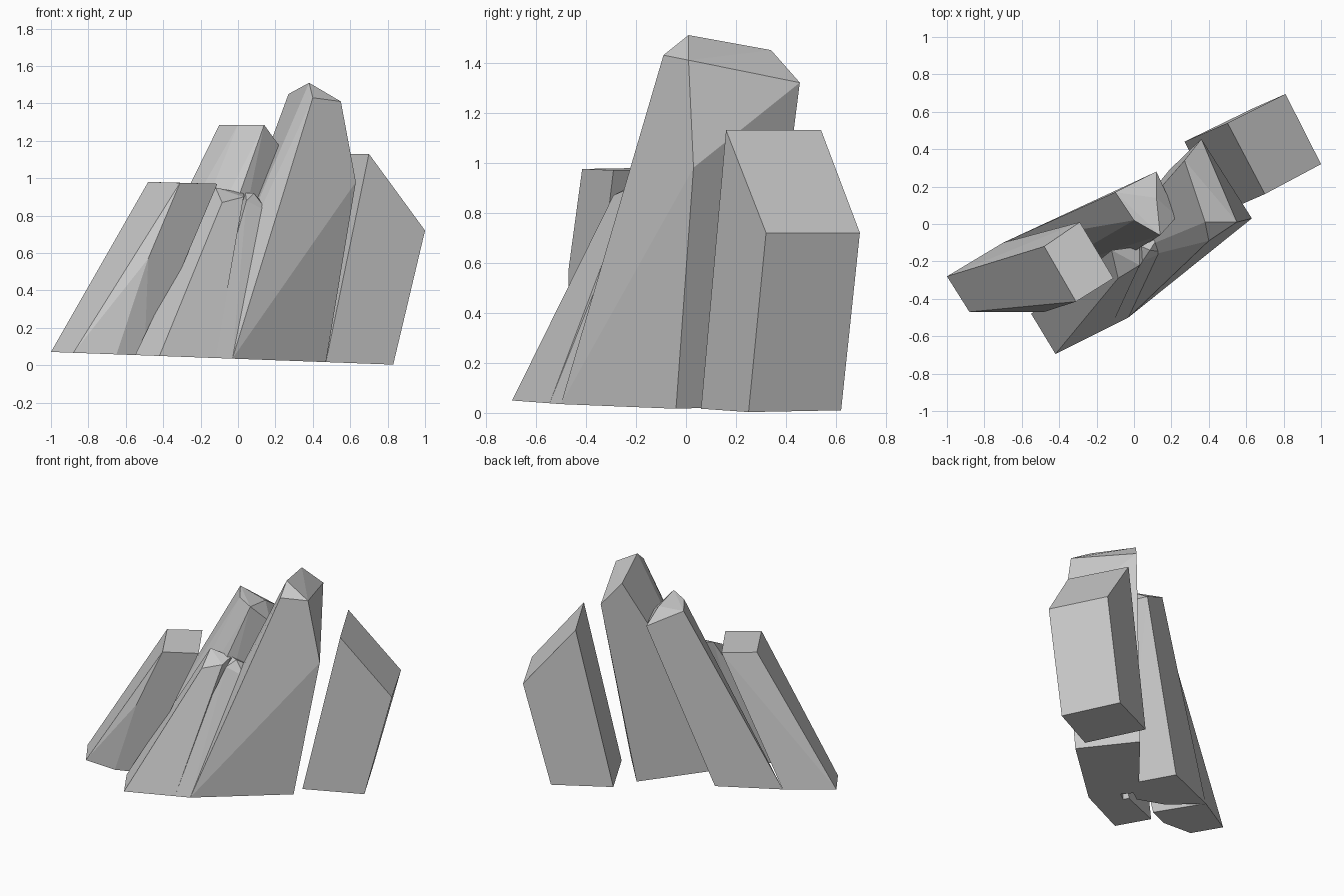
import bpy, bmesh
from math import radians


def base_z(x):
    # The shards share one slightly tilted ground plane
    return max(0.0, 0.034 - 0.037 * x)


def shard(name, base, upper):
    """Faceted crystal: convex hull of a ground outline and upper corners."""
    bm = bmesh.new()
    for x, y in base:
        bm.verts.new((x, y, base_z(x)))
    for p in upper:
        bm.verts.new(p)
    res = bmesh.ops.convex_hull(bm, input=bm.verts[:])
    inner = {g for g in res["geom_interior"] + res["geom_unused"]
             if isinstance(g, bmesh.types.BMVert)}
    bmesh.ops.delete(bm, geom=list(inner), context='VERTS')
    bmesh.ops.dissolve_limit(bm, angle_limit=radians(3),
                             verts=bm.verts[:], edges=bm.edges[:])
    bmesh.ops.recalc_face_normals(bm, faces=bm.faces[:])
    mesh = bpy.data.meshes.new(name)
    bm.to_mesh(mesh)
    bm.free()
    ob = bpy.data.objects.new(name, mesh)
    bpy.context.collection.objects.link(ob)
    return ob


# Right shard with a stepped crest
shard("right_shard",
      [(0.27, 0.44), (0.64, 0.62), (0.83, 0.25), (0.47, 0.06)],
      [(0.81, 0.695, 0.72), (1.0, 0.32, 0.72),
       (0.58, 0.58, 0.92), (0.77, 0.20, 0.92),
       (0.50, 0.54, 1.13), (0.70, 0.16, 1.13)])

# Tall central shard
shard("tall_shard",
      [(-0.03, -0.50), (0.47, -0.04), (0.19, 0.29), (-0.25, -0.25)],
      [(0.63, 0.03, 0.98), (0.55, 0.01, 1.41), (0.40, -0.09, 1.43),
       (0.38, 0.01, 1.51), (0.27, 0.34, 1.45), (0.36, 0.455, 1.32)])

# Leaning shard behind the centre
shard("back_shard",
      [(-0.70, -0.10), (-0.29, 0.085), (-0.12, -0.20),
       (-0.30, -0.33), (-0.50, -0.27)],
      [(-0.10, 0.17, 1.285), (0.0, 0.02, 1.285), (0.14, -0.06, 1.285),
       (0.16, 0.0, 1.24), (0.12, 0.14, 1.25),
       (0.12, 0.28, 1.16), (0.23, 0.04, 1.16)])

# Left leaning shard with a flat top
shard("left_shard",
      [(-1.0, -0.28), (-0.88, -0.47), (-0.65, -0.47),
       (-0.50, -0.40), (-0.70, -0.10)],
      [(-0.48, -0.47, 0.57), (-0.48, -0.12, 0.98), (-0.29, 0.01, 0.975),
       (-0.11, -0.29, 0.97), (-0.31, -0.415, 0.975)])

# Short front shard, split in two by a crack
shard("front_shard",
      [(-0.55, -0.48), (-0.42, -0.695), (-0.12, -0.545), (-0.25, -0.35)],
      [(-0.12, -0.14, 0.95), (-0.085, -0.29, 0.87),
       (0.03, -0.22, 0.90), (0.03, -0.12, 0.92)])
shard("front_splinter",
      [(-0.19, -0.58), (-0.03, -0.50), (-0.12, -0.30), (-0.25, -0.40)],
      [(0.045, -0.20, 0.88), (0.04, -0.12, 0.92), (0.085, -0.14, 0.92),
       (0.16, -0.15, 0.82), (0.13, -0.07, 0.87)])
